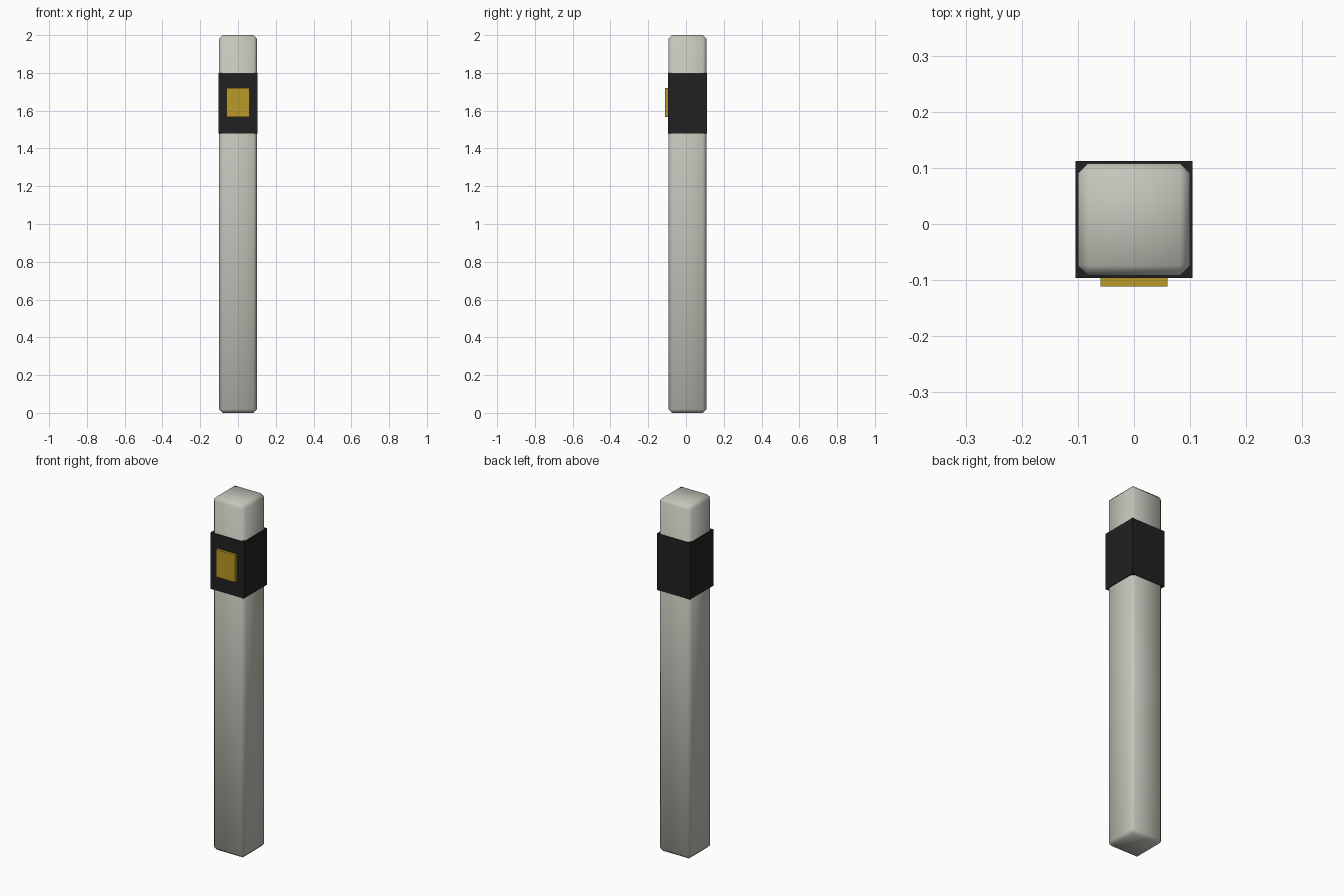
import bpy
import math

cube = bpy.data.objects.get("Cube")
if cube:
    bpy.data.objects.remove(cube, do_unlink=True)

CENTRE_Y = 0.008


def material(name, colour):
    mat = bpy.data.materials.new(name)
    mat.use_nodes = True
    rgba = (*colour, 1)
    mat.diffuse_color = rgba
    mat.node_tree.nodes["Principled BSDF"].inputs["Base Color"].default_value = rgba
    return mat


def box(name, size, location, mat, bevel=0):
    bpy.ops.mesh.primitive_cube_add(size=1, location=location)
    obj = bpy.context.object
    obj.name = name
    obj.scale = size
    bpy.ops.object.transform_apply(location=False, rotation=False, scale=True)
    obj.data.materials.append(mat)
    if bevel:
        mod = obj.modifiers.new("chamfer", "BEVEL")
        mod.width = bevel
        mod.segments = 1
    return obj


stone = material("pale grey", (0.56, 0.56, 0.50))
black = material("black", (0.015, 0.015, 0.015))
amber = material("amber", (0.50, 0.32, 0.02))

# Chamfered post, softly shaded across its edges
post = box("post", (0.2, 0.2, 2), (0, CENTRE_Y, 1), stone, bevel=0.018)
bpy.ops.object.shade_smooth()

# Square band wrapped around the post
box("band", (0.208, 0.208, 0.32), (0, CENTRE_Y, 1.64), black)

# Reflector on the front of the band
box("reflector", (0.12, 0.018, 0.155), (0, -0.102, 1.643), amber)
